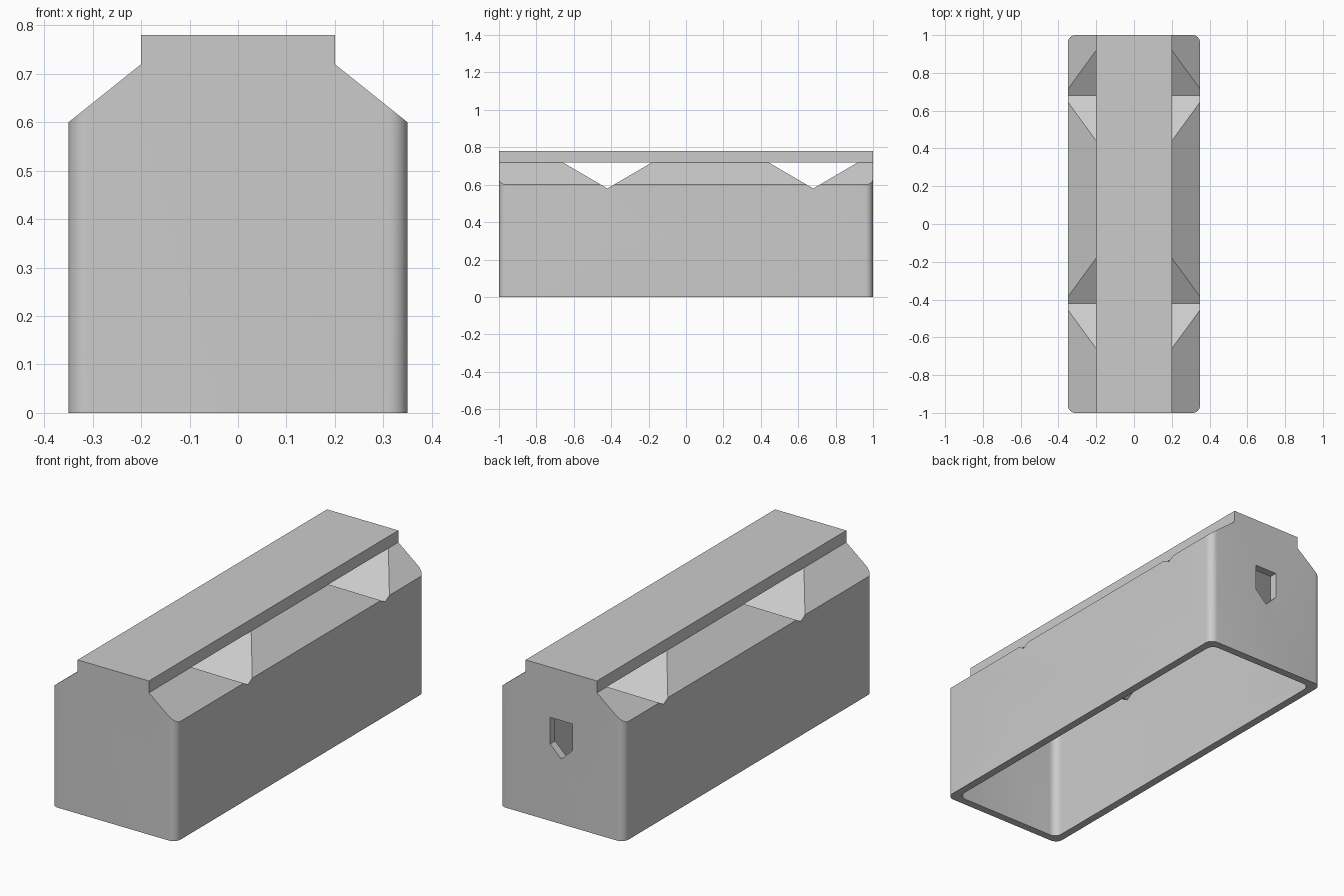
import bpy, bmesh, math

old = bpy.data.objects.get("Cube")
if old:
    bpy.data.objects.remove(old, do_unlink=True)

WALL = 0.04
RADIUS = 0.04

grey = bpy.data.materials.new("plain grey")
grey.use_nodes = True
grey.diffuse_color = (0.6, 0.6, 0.6, 1)
grey.node_tree.nodes["Principled BSDF"].inputs["Base Color"].default_value = (0.6, 0.6, 0.6, 1)


def prism(name, outline, axis, start, end):
    """Extrude a 2D outline along x, y or z."""
    place = {"x": lambda a, b, d: (d, a, b),
             "y": lambda a, b, d: (a, d, b),
             "z": lambda a, b, d: (a, b, d)}[axis]
    bm = bmesh.new()
    base = bm.faces.new([bm.verts.new(place(a, b, start)) for a, b in outline])
    top = bmesh.ops.extrude_face_region(bm, geom=[base])["geom"]
    shift = place(0, 0, end - start)
    bmesh.ops.translate(bm, vec=shift, verts=[v for v in top if isinstance(v, bmesh.types.BMVert)])
    bmesh.ops.recalc_face_normals(bm, faces=bm.faces)
    mesh = bpy.data.meshes.new(name)
    bm.to_mesh(mesh)
    bm.free()
    obj = bpy.data.objects.new(name, mesh)
    bpy.context.collection.objects.link(obj)
    mesh.materials.append(grey)
    return obj


def combine(obj, cutter, operation):
    """Apply one boolean and remove its cutter."""
    cutter.hide_render = True
    mod = obj.modifiers.new("cut", "BOOLEAN")
    mod.operation = operation
    mod.solver = "EXACT"
    mod.object = cutter
    bpy.context.view_layer.objects.active = obj
    bpy.ops.object.modifier_apply(modifier=mod.name)
    bpy.data.objects.remove(cutter, do_unlink=True)


def rounded_rect(hx, hy, r, steps=8):
    points = []
    for corner, (sx, sy) in enumerate([(1, 1), (-1, 1), (-1, -1), (1, -1)]):
        for i in range(steps + 1):
            a = math.pi / 2 * (corner + i / steps)
            points.append((sx * (hx - r) + r * math.cos(a), sy * (hy - r) + r * math.sin(a)))
    return points


def hull(name, half, bottom):
    """Gabled profile along y, trimmed to a rounded plan."""
    right = [(x, z) for x, z in half]
    outline = right + [(-x, z) for x, z in reversed(right)]
    inset = 0.35 - half[0][0]
    body = prism(name, outline, "y", -1.2, 1.2)
    plan = prism("plan", rounded_rect(0.35 - inset, 1 - inset, RADIUS), "z", bottom - 0.1, 1)
    # widen the profile at the walls so only the plan shapes them
    combine(body, plan, "INTERSECT")
    return body


def vee(name, y, apex, top, half_width):
    return prism(name, [(y - 0.24 * half_width, top), (y, apex), (y + 0.24 * half_width, top)],
                 "x", -0.5, 0.5)


# Outer housing with sloped shoulders and a raised top strip
housing = hull("housing", [(0.35, 0), (0.35, 0.6), (0.2, 0.72), (0.2, 0.78)], 0)

# Open-bottomed cavity, keeping a wall under each cross notch
cavity = hull("cavity", [(0.31, -0.1), (0.31, 0.58), (0.16, 0.70), (0.16, 0.74)], -0.1)
NOTCHES = (-0.42, 0.68)
for y in NOTCHES:
    drop = WALL * 1.158
    scale = (0.9 - 0.58 + drop) / 0.14
    combine(cavity, vee("trough", y, 0.58 - drop, 0.9, scale), "DIFFERENCE")
combine(housing, cavity, "DIFFERENCE")

# Cross notches under the top strip
for y in NOTCHES:
    combine(housing, vee("notch", y, 0.58, 0.72, 1), "DIFFERENCE")

# Pointed port through the back wall
port = [(-0.0625, 0.525), (-0.0625, 0.39), (0, 0.33), (0.0625, 0.39), (0.0625, 0.525)]
combine(housing, prism("port", port, "y", 0.9, 1.1), "DIFFERENCE")

bpy.ops.object.select_all(action="DESELECT")
housing.select_set(True)
bpy.context.view_layer.objects.active = housing
bpy.ops.object.shade_smooth_by_angle(angle=math.radians(25))
